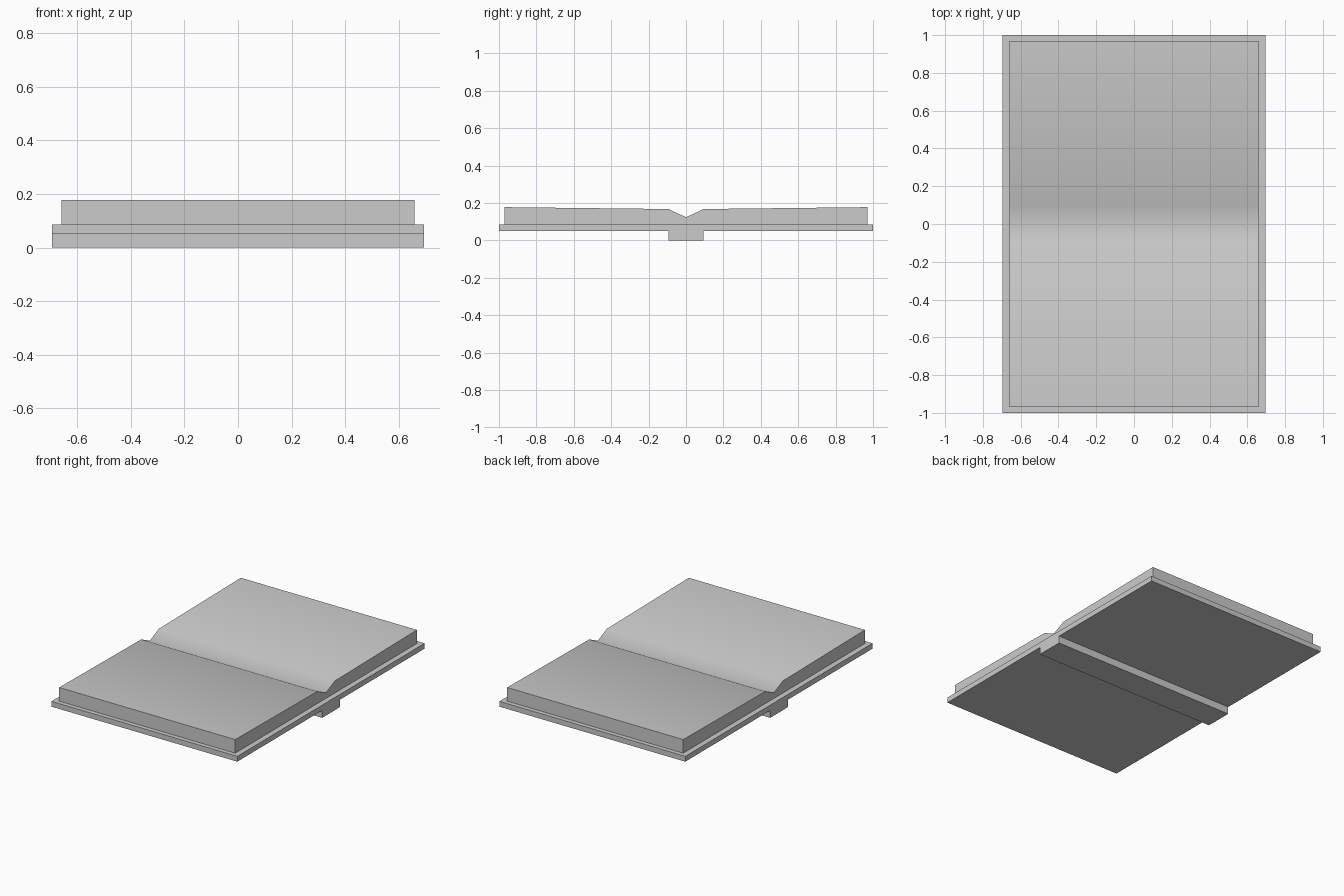
import bpy, bmesh, math

if "Cube" in bpy.data.objects:
    bpy.data.objects.remove(bpy.data.objects["Cube"])


def extrude_profile(name, half_profile, half_width):
    """Mirror a (y, z) half profile across y = 0 and extrude it along x."""
    mirrored = [(-y, z) for y, z in reversed(half_profile) if y > 0]
    profile = half_profile + mirrored
    bm = bmesh.new()
    face = bm.faces.new([bm.verts.new((-half_width, y, z)) for y, z in profile])
    out = bmesh.ops.extrude_face_region(bm, geom=[face])
    verts = [v for v in out["geom"] if isinstance(v, bmesh.types.BMVert)]
    bmesh.ops.translate(bm, verts=verts, vec=(2 * half_width, 0, 0))
    bmesh.ops.recalc_face_normals(bm, faces=bm.faces)
    mesh = bpy.data.meshes.new(name)
    bm.to_mesh(mesh)
    bm.free()
    obj = bpy.data.objects.new(name, mesh)
    bpy.context.collection.objects.link(obj)
    return obj


# Cover boards with the raised spine underneath
extrude_profile("cover", [(0.094, 0), (0.094, 0.05), (1, 0.05), (1, 0.086)], 0.695)

# Open page block: gently rising pages with a V gutter in the middle
pages = extrude_profile(
    "pages", [(0, 0.124), (0.094, 0.168), (0.97, 0.178), (0.97, 0.086)], 0.658)

# Soft shading across the gutter, sharp outer edges
bpy.context.view_layer.objects.active = pages
pages.select_set(True)
bpy.ops.object.shade_smooth_by_angle(angle=math.radians(60))
